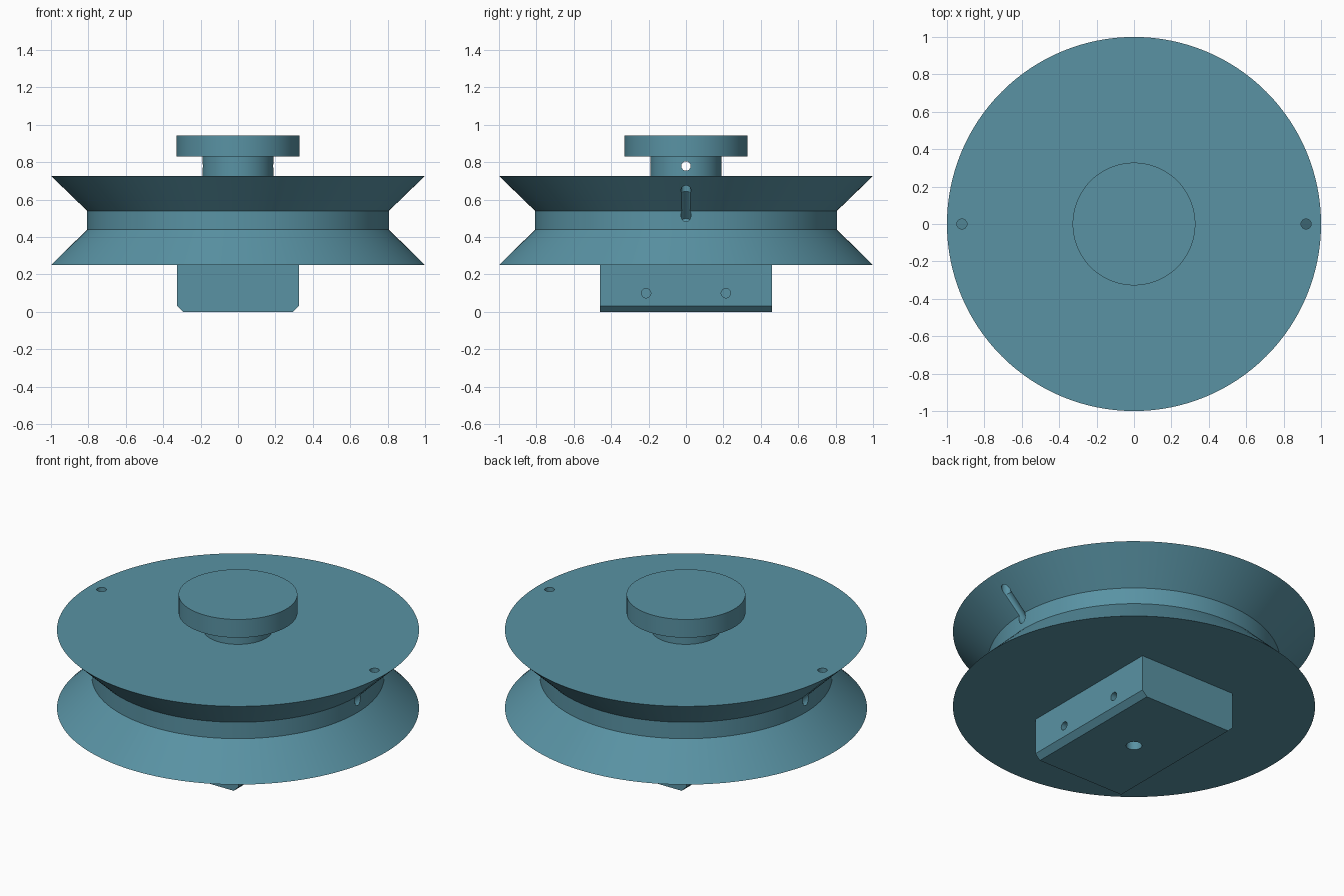
import bpy, bmesh, math
from mathutils import Vector

if "Cube" in bpy.data.objects:
    bpy.data.objects.remove(bpy.data.objects["Cube"])

paint = bpy.data.materials.new("teal")
paint.diffuse_color = (0.10, 0.29, 0.37, 1)
paint.use_nodes = True
paint.node_tree.nodes["Principled BSDF"].inputs["Base Color"].default_value = paint.diffuse_color


def finish(bm, name):
    bmesh.ops.recalc_face_normals(bm, faces=bm.faces)
    me = bpy.data.meshes.new(name)
    bm.to_mesh(me)
    bm.free()
    ob = bpy.data.objects.new(name, me)
    bpy.context.collection.objects.link(ob)
    me.materials.append(paint)
    return ob


def lathe(name, profile, n=128):
    """Closed solid of revolution; profile is (radius, z) from bottom to top."""
    bm = bmesh.new()
    rings = [[bm.verts.new((r * math.cos(2 * math.pi * i / n),
                            r * math.sin(2 * math.pi * i / n), z))
              for i in range(n)] for r, z in profile]
    for a, b in zip(rings, rings[1:]):
        for i in range(n):
            j = (i + 1) % n
            bm.faces.new((a[i], a[j], b[j], b[i]))
    bm.faces.new(rings[0][::-1])
    bm.faces.new(rings[-1])
    return finish(bm, name)


def drill(target, start, end, radius):
    """Cut a round hole between two points."""
    start, end = Vector(start), Vector(end)
    axis = end - start
    bm = bmesh.new()
    bmesh.ops.create_cone(bm, cap_ends=True, segments=24, radius1=radius,
                          radius2=radius, depth=axis.length)
    bm.transform(axis.to_track_quat('Z', 'Y').to_matrix().to_4x4())
    bmesh.ops.translate(bm, verts=bm.verts, vec=(start + end) / 2)
    cutter = finish(bm, "hole_cutter")
    mod = target.modifiers.new("hole", 'BOOLEAN')
    mod.operation, mod.solver, mod.object = 'DIFFERENCE', 'EXACT', cutter
    bpy.context.view_layer.objects.active = target
    bpy.ops.object.modifier_apply(modifier=mod.name)
    bpy.data.objects.remove(cutter, do_unlink=True)


# Spool with two flared flanges, neck and knob
spool = lathe("spool", [(1, 0.25), (0.807, 0.44), (0.807, 0.54), (1, 0.727),
                        (0.19, 0.727), (0.19, 0.832), (0.328, 0.832), (0.328, 0.943)])

# Mounting block with chamfered lower edges, extruded along y
outline = [(-0.325, 0.25), (-0.325, 0.032), (-0.293, 0),
           (0.293, 0), (0.325, 0.032), (0.325, 0.25)]
bm = bmesh.new()
face = bm.faces.new([bm.verts.new((x, -0.46, z)) for x, z in outline])
ext = bmesh.ops.extrude_face_region(bm, geom=[face])
bmesh.ops.translate(bm, vec=(0, 0.92, 0),
                    verts=[v for v in ext["geom"] if isinstance(v, bmesh.types.BMVert)])
block = finish(bm, "mounting_block")

# Cord holes through the upper flange and slanted channels into the drum
for s in (-1, 1):
    drill(spool, (s * 0.92, 0, 0.80), (s * 0.92, 0, 0.60), 0.027)
    drill(spool, (s * 0.93, 0, 0.643), (s * 0.767, 0, 0.48), 0.027)
    # Screw holes in the block sides
    for y in (-0.213, 0.213):
        drill(block, (s * 0.4, y, 0.1), (s * 0.17, y, 0.1), 0.025)

# Cross hole in the neck and bore in the base
drill(spool, (-0.25, 0, 0.78), (0.25, 0, 0.78), 0.025)
drill(block, (0, 0, -0.1), (0, 0, 0.3), 0.044)
drill(spool, (0, 0, 0.2), (0, 0, 0.45), 0.044)

# Smooth round walls, crisp edges
bpy.ops.object.select_all(action='DESELECT')
for ob in (spool, block):
    ob.select_set(True)
bpy.context.view_layer.objects.active = spool
bpy.ops.object.shade_smooth_by_angle(angle=math.radians(30))
